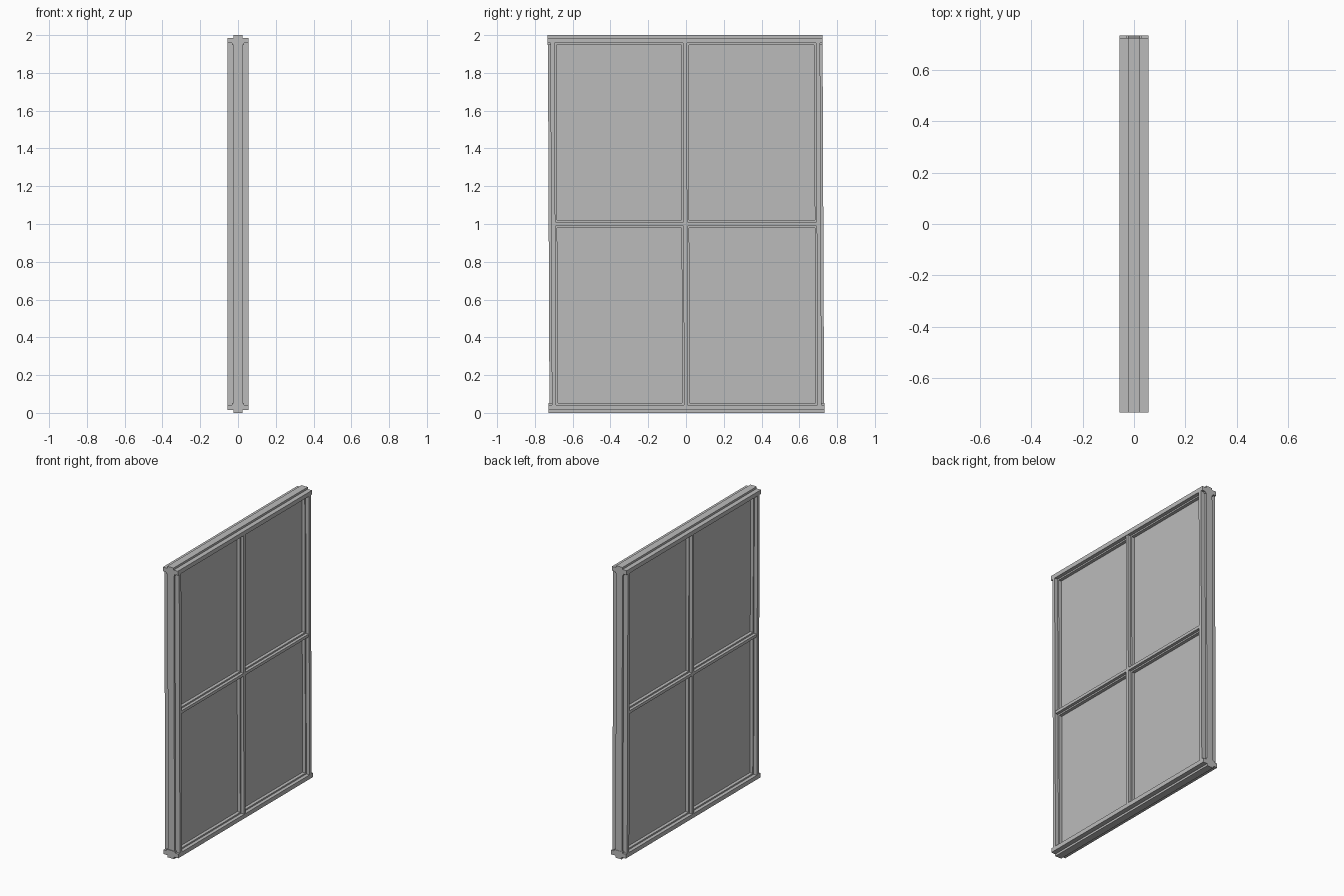
import bpy
import bmesh
from mathutils import Vector

if "Cube" in bpy.data.objects:
    bpy.data.objects.remove(bpy.data.objects["Cube"], do_unlink=True)

GREY = (0.5, 0.5, 0.5, 1.0)
grey = bpy.data.materials.new("plain_grey")
grey.diffuse_color = GREY
grey.use_nodes = True
grey.node_tree.nodes["Principled BSDF"].inputs["Base Color"].default_value = GREY

DEPTH = 0.056    # half thickness of the frame
TONGUE = 0.024   # half thickness of the outer tongue
BEAD = 0.032     # half thickness of the glazing bead


def stepped(steps):
    """Symmetric profile from (half thickness, from, to) steps."""
    right = [(h, w) for h, a, b in steps for w in (a, b)]
    return right + [(-h, w) for h, w in reversed(right)]


def bar(name, profile, upright, start, end, lean=0.0):
    """Extrude a profile along z (upright) or y, optionally leaning sideways."""
    bm = bmesh.new()
    rings = []
    for along, shift in ((start, lean), (end, -lean)):
        ring = []
        for x, w in profile:
            co = (x, w + shift, along) if upright else (x, along, w + shift)
            ring.append(bm.verts.new(Vector(co)))
        rings.append(ring)
    n = len(profile)
    for i in range(n):
        j = (i + 1) % n
        bm.faces.new((rings[0][i], rings[0][j], rings[1][j], rings[1][i]))
    for ring in rings:
        bm.faces.new(ring)
    bmesh.ops.recalc_face_normals(bm, faces=bm.faces)
    mesh = bpy.data.meshes.new(name)
    bm.to_mesh(mesh)
    bm.free()
    mesh.materials.append(grey)
    obj = bpy.data.objects.new(name, mesh)
    bpy.context.collection.objects.link(obj)
    return obj


# Top and bottom rails: tongue, flange, glazing bead
rail = [(TONGUE, 0, 0.014), (DEPTH, 0.014, 0.043), (BEAD, 0.043, 0.053)]
bottom_profile = stepped(rail)
top_profile = [(x, 2 - w) for x, w in bottom_profile]
bar("bottom_rail", bottom_profile, False, -0.728, 0.733)
bar("top_rail", top_profile, False, -0.733, 0.723)

# Side posts, mirrored, leaning very slightly
post = stepped([(BEAD, 0.682, 0.692), (DEPTH, 0.692, 0.714), (TONGUE, 0.714, 0.727)])
for name, side in (("back_post", 1), ("front_post", -1)):
    bar(name, [(x, side * w) for x, w in post], True, 0.04, 1.96, 0.004)

# Glazing bars crossing in the middle
cross = stepped([(BEAD, -0.02, -0.01), (DEPTH - 0.004, -0.01, 0.01), (BEAD, 0.01, 0.02)])
bar("upright_glazing_bar", [(x, w - 0.003) for x, w in cross], True, 0.04, 1.96, 0.002)
bar("level_glazing_bar", [(x, w + 1.0) for x, w in cross], False, -0.7, 0.7)

# Four panes
for column, y in (("front", -0.352), ("back", 0.348)):
    for row, z in (("lower", 0.04), ("upper", 1.01)):
        pane = stepped([(0.01, y - 0.342, y + 0.342)])
        bar(row + "_" + column + "_pane", pane, True, z, z + 0.95)
